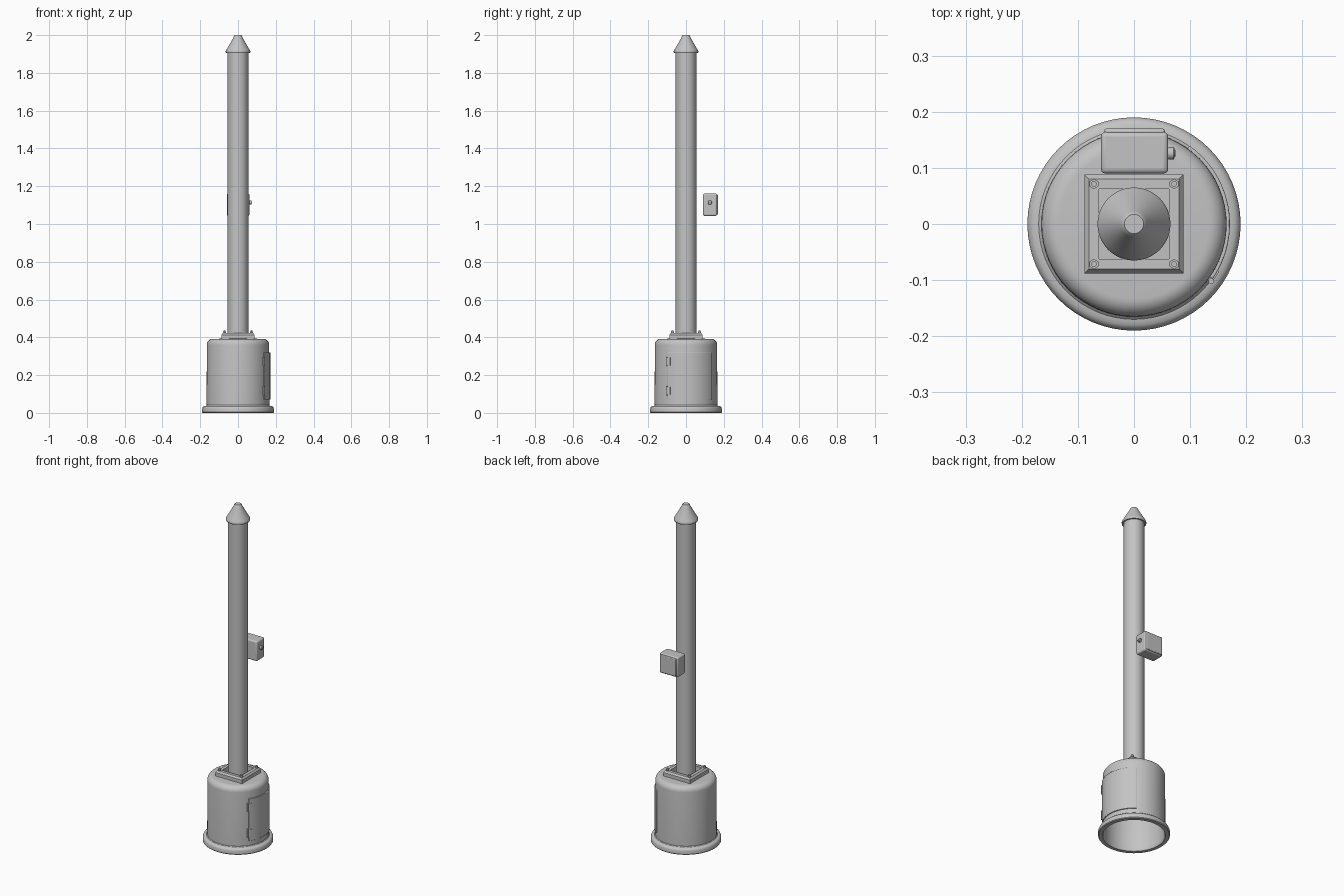
import bpy, bmesh, math
from mathutils import Matrix

if "Cube" in bpy.data.objects:
    bpy.data.objects.remove(bpy.data.objects["Cube"])

grey = bpy.data.materials.new("painted_grey")
grey.diffuse_color = (0.55, 0.55, 0.55, 1)
grey.use_nodes = True
grey.node_tree.nodes["Principled BSDF"].inputs["Base Color"].default_value = grey.diffuse_color


def finish(name, bm, angle=35, bevel=0, segments=2):
    bmesh.ops.recalc_face_normals(bm, faces=bm.faces)
    me = bpy.data.meshes.new(name)
    bm.to_mesh(me)
    bm.free()
    ob = bpy.data.objects.new(name, me)
    bpy.context.collection.objects.link(ob)
    me.materials.append(grey)
    if bevel:
        m = ob.modifiers.new("bevel", 'BEVEL')
        m.width, m.segments, m.limit_method = bevel, segments, 'ANGLE'
    bpy.ops.object.select_all(action='DESELECT')
    ob.select_set(True)
    bpy.context.view_layer.objects.active = ob
    bpy.ops.object.shade_smooth_by_angle(angle=math.radians(angle))
    return ob


def lathe(name, profile, n=64, angle=35):
    """Spin an (r, z) profile around z; r = 0 ends merge into a pole."""
    bm = bmesh.new()
    rings = []
    for r, z in profile:
        if r == 0:
            rings.append([bm.verts.new((0, 0, z))] * n)
        else:
            rings.append([bm.verts.new((r * math.cos(i * math.tau / n),
                                        r * math.sin(i * math.tau / n), z)) for i in range(n)])
    for a, b in zip(rings, rings[1:]):
        for i in range(n):
            j = (i + 1) % n
            bm.faces.new(list(dict.fromkeys((a[i], a[j], b[j], b[i]))))
    return finish(name, bm, angle)


def box(name, lo, hi, bevel=0, segments=2):
    bm = bmesh.new()
    c = [(a + b) / 2 for a, b in zip(lo, hi)]
    s = [b - a for a, b in zip(lo, hi)]
    bmesh.ops.create_cube(bm, size=1, matrix=Matrix.Translation(c) @ Matrix.Diagonal((*s, 1)))
    return finish(name, bm, bevel=bevel, segments=segments)


def cyl(name, r, depth, loc, axis='Z', n=16, bevel=0):
    rot = Matrix.Rotation(math.pi / 2, 4, 'Y') if axis == 'X' else Matrix()
    bm = bmesh.new()
    bmesh.ops.create_cone(bm, cap_ends=True, segments=n, radius1=r, radius2=r, depth=depth,
                          matrix=Matrix.Translation(loc) @ rot)
    return finish(name, bm, bevel=bevel)


def curved_plate(name, a0, a1, z0, z1, r0, r1, n=24, bevel=0):
    """Panel wrapped around the base between two angles in degrees."""
    bm = bmesh.new()
    cols = []
    for i in range(n + 1):
        t = math.radians(a0 + (a1 - a0) * i / n)
        cols.append([bm.verts.new((r * math.cos(t), r * math.sin(t), z))
                     for r, z in ((r0, z0), (r1, z0), (r1, z1), (r0, z1))])
    for a, b in zip(cols, cols[1:]):
        for k in range(4):
            bm.faces.new((a[k], a[(k + 1) % 4], b[(k + 1) % 4], b[k]))
    bm.faces.new(cols[0])
    bm.faces.new(cols[-1])
    return finish(name, bm, bevel=bevel)


# hollow base with rounded shoulder and foot flange, open underneath
shoulder = [(0.133 + 0.032 * math.sin(t), 0.36 + 0.032 * math.cos(t))
            for t in (math.pi / 2 * i / 8 for i in range(9))]
lathe("base_housing", [(0, 0.394)] + shoulder +
      [(0.166, 0.041), (0.170, 0.037), (0.180, 0.036), (0.187, 0.030), (0.19, 0.022),
       (0.19, 0.004), (0.187, 0), (0.166, 0), (0.163, 0.006), (0.162, 0.03),
       (0.162, 0.358), (0.150, 0.378), (0.13, 0.386), (0, 0.388)])

# access door with hinges
curved_plate("access_door", -35, 54.5, 0.07, 0.32, 0.163, 0.171, bevel=0.002)
for i, z in enumerate((0.118, 0.272)):
    curved_plate(f"hinge_leaf_{i}", -36.5, -29, z - 0.02, z + 0.02, 0.163, 0.1735, n=4)
    t = math.radians(-36.5)
    cyl(f"hinge_pin_{i}", 0.005, 0.05, (0.171 * math.cos(t), 0.171 * math.sin(t), z))

# square mounting frame around the post foot
bm = bmesh.new()
loops = []
for h, z in ((0.088, 0.388), (0.088, 0.413), (0.080, 0.423), (0.062, 0.423), (0.062, 0.388)):
    loops.append([bm.verts.new((x * h, y * h, z)) for x, y in ((-1, -1), (1, -1), (1, 1), (-1, 1))])
for a, b in zip(loops, loops[1:] + loops[:1]):
    for k in range(4):
        bm.faces.new((a[k], a[(k + 1) % 4], b[(k + 1) % 4], b[k]))
finish("mounting_frame", bm)
for sx in (-1, 1):
    for sy in (-1, 1):
        cyl("frame_nut", 0.009, 0.009, (sx * 0.0715, sy * 0.0715, 0.426), n=6)
        cyl("frame_stud", 0.005, 0.016, (sx * 0.0715, sy * 0.0715, 0.429), n=12)

# post and pointed cap
lathe("post", [(0, 0.39), (0.0545, 0.39), (0.0545, 1.92), (0, 1.92)], n=48)
lathe("post_cap", [(0, 1.904), (0.063, 1.904), (0.065, 1.907), (0.065, 1.915), (0.062, 1.921),
                   (0.024, 1.987), (0.021, 1.996), (0.017, 2.0), (0, 2.0)], n=48, angle=40)

# push-button box behind the post
box("button_box", (-0.059, 0.090, 1.043), (0.061, 0.164, 1.161), bevel=0.008, segments=3)
box("button_box_lid", (-0.053, 0.158, 1.049), (0.055, 0.170, 1.155), bevel=0.004)
cyl("button_collar", 0.011, 0.012, (0.066, 0.126, 1.114), axis='X', n=24, bevel=0.002)
cyl("button", 0.006, 0.014, (0.067, 0.126, 1.114), axis='X', n=20, bevel=0.001)
